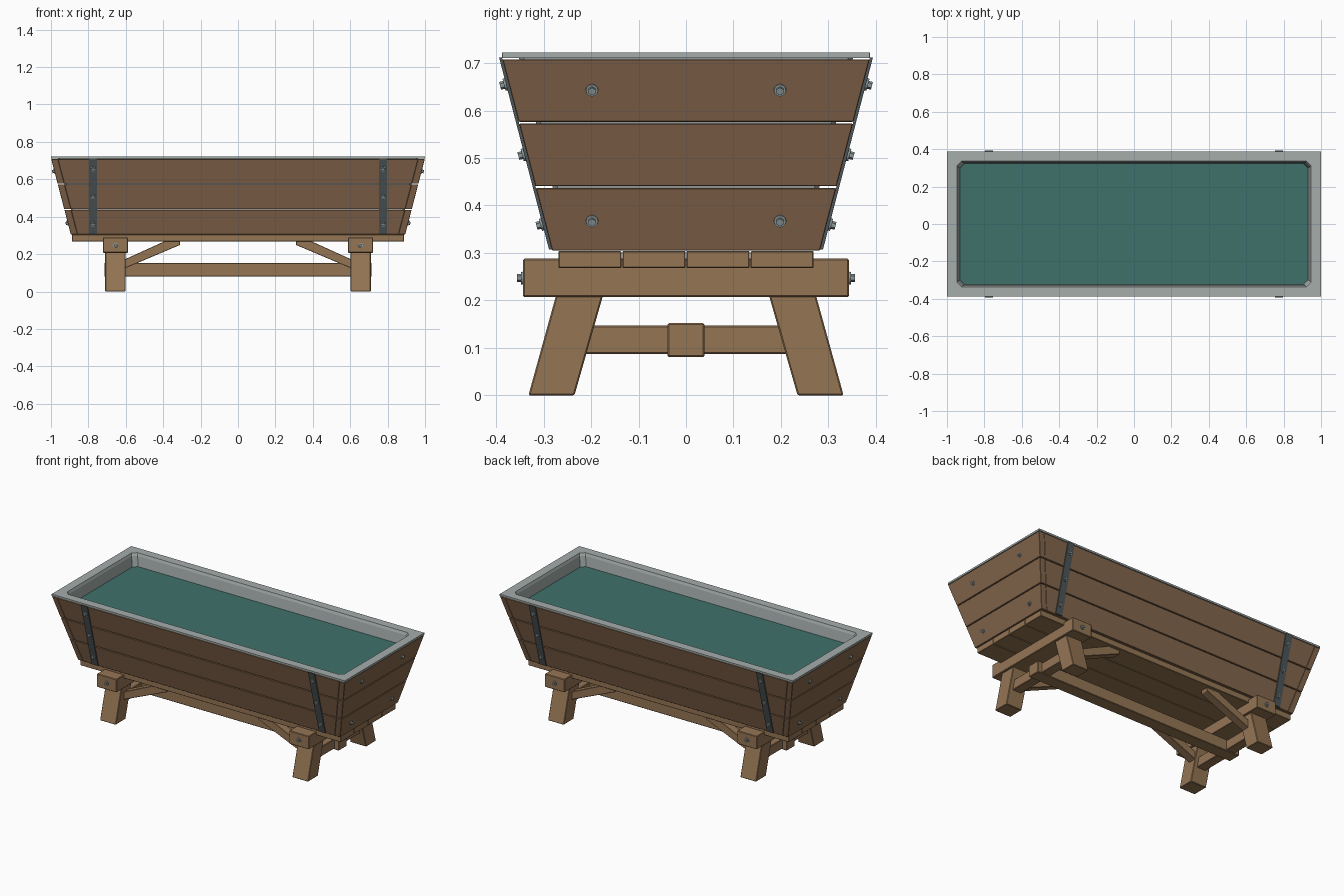
import bpy
import bmesh
from math import atan, cos, sin
from mathutils import Vector

cube = bpy.data.objects.get("Cube")
if cube:
    bpy.data.objects.remove(cube, do_unlink=True)


def material(name, r, g, b):
    linear = [((c / 255 + 0.055) / 1.055) ** 2.4 for c in (r, g, b)] + [1]
    m = bpy.data.materials.new(name)
    m.use_nodes = True
    m.diffuse_color = linear
    m.node_tree.nodes["Principled BSDF"].inputs["Base Color"].default_value = linear
    return m


PLANK = material("plank wood", 133, 103, 76)
FRAME = material("frame wood", 149, 117, 84)
LINER = material("grey liner", 165, 173, 171)
STEEL = material("dark steel", 78, 86, 89)
BOLT = material("bolt metal", 140, 152, 154)
WATER = material("teal water", 62, 113, 107)


def finish(name, bm, mat, bevel=0):
    bmesh.ops.recalc_face_normals(bm, faces=bm.faces)
    mesh = bpy.data.meshes.new(name)
    bm.to_mesh(mesh)
    bm.free()
    mesh.materials.append(mat)
    ob = bpy.data.objects.new(name, mesh)
    bpy.context.collection.objects.link(ob)
    if bevel:
        mod = ob.modifiers.new("soft edges", "BEVEL")
        mod.width, mod.segments = bevel, 1
    return ob


def loft(name, rings, mat, bevel=0):
    """Skin a stack of equal point rings and cap both ends."""
    bm = bmesh.new()
    loops = [[bm.verts.new(p) for p in ring] for ring in rings]
    n = len(loops[0])
    for a, b in zip(loops, loops[1:]):
        for i in range(n):
            j = (i + 1) % n
            bm.faces.new((a[i], a[j], b[j], b[i]))
    bm.faces.new(loops[0])
    bm.faces.new(loops[-1])
    return finish(name, bm, mat, bevel)


def rect(x0, x1, y0, y1, z):
    return [(x0, y0, z), (x1, y0, z), (x1, y1, z), (x0, y1, z)]


def box(name, x, y, z, mat, bevel=0.003):
    return loft(name, [rect(*x, *y, z[0]), rect(*x, *y, z[1])], mat, bevel)


def octagon(hx, hy, c, z):
    return [(hx - c, -hy, z), (hx, c - hy, z), (hx, hy - c, z), (hx - c, hy, z),
            (c - hx, hy, z), (-hx, hy - c, z), (-hx, c - hy, z), (c - hx, -hy, z)]


def bolt(name, pos, normal):
    """Round washer with a hexagonal head."""
    bm = bmesh.new()
    for radius, depth, sides in ((0.014, 0.007, 12), (0.009, 0.024, 6)):
        bmesh.ops.create_cone(bm, cap_ends=True, segments=sides, radius1=radius,
                              radius2=radius * 0.92, depth=depth)
    ob = finish(name, bm, BOLT)
    ob.location = pos
    ob.rotation_euler = Vector(normal).to_track_quat("Z", "Y").to_euler()


# Outer faces of the flared trough
BASE, TOP, SLOPE, THICK = 0.305, 0.712, 0.26, 0.036
TILT = atan(SLOPE)


def out_x(z):
    return 0.894 + SLOPE * (z - BASE)


def out_y(z):
    return 0.282 + SLOPE * (z - BASE)


SIDES = ((1, "left"), (-1, "right"))
ENDS = ((-1, "front"), (1, "back"))

# Flared wall planks, three courses on every side
course = (TOP - BASE) / 3
for k in range(3):
    z0 = BASE + k * course
    levels = (z0, z0 + course - 0.004)
    for s, side in SIDES:
        loft(f"{side}_end_plank_{k + 1}",
             [rect(s * (out_x(z) - THICK), s * out_x(z), -out_y(z), out_y(z), z)
              for z in levels], PLANK, 0.0015)
    for s, face in ENDS:
        loft(f"{face}_plank_{k + 1}",
             [rect(THICK - out_x(z), out_x(z) - THICK,
                   s * (out_y(z) - THICK), s * out_y(z), z)
              for z in levels], PLANK, 0.0015)

# Liner tub with a flat rim
loft("liner_tub", [
    octagon(out_x(BASE) - THICK, out_y(BASE) - THICK, 0.01, BASE),
    octagon(out_x(TOP) - THICK, out_y(TOP) - THICK, 0.01, TOP - 0.001),
    octagon(1, 0.388, 0.001, TOP - 0.001),
    octagon(1, 0.388, 0.001, 0.722),
    octagon(0.946, 0.336, 0.024, 0.722),
    octagon(0.94, 0.33, 0.024, 0.706),
    octagon(0.93, 0.321, 0.024, 0.635),
    octagon(0.83, 0.22, 0.024, 0.33)], LINER)
loft("water", [octagon(0.929, 0.32, 0.024, 0.636),
               octagon(0.932, 0.323, 0.024, 0.645)], WATER)

# Floor boards
for k in range(4):
    y = -0.27 + k * 0.135
    box(f"floor_board_{k + 1}", (-0.888, 0.888), (y + 0.001, y + 0.134),
        (0.268, 0.304), FRAME, 0.002)

# Steel straps and wall bolts
for s, side in SIDES:
    for t, face in ENDS:
        x = s * 0.775
        loft(f"{face}_{side}_strap",
             [rect(x - 0.022, x + 0.022, t * out_y(z), t * (out_y(z) + 0.006), z)
              for z in (0.307, TOP)], STEEL)
        for k, z in enumerate((0.36, 0.507, 0.655)):
            bolt(f"{face}_{side}_strap_bolt_{k + 1}", (x, t * (out_y(z) + 0.007), z),
                 (0, t * cos(TILT), -sin(TILT)))
        for k, z in enumerate((0.367, 0.643)):
            bolt(f"{face}_{side}_end_bolt_{k + 1}", (s * out_x(z), t * 0.198, z),
                 (s * cos(TILT), 0, -sin(TILT)))

# Trestles: bearer, cross rail, splayed legs and braces
for s, side in SIDES:
    x = s * 0.656
    box(f"{side}_bearer", (x - 0.067, x + 0.067), (-0.343, 0.343),
        (0.207, 0.288), FRAME)
    box(f"{side}_cross_rail", (x - 0.03, x + 0.03), (-0.225, 0.225),
        (0.087, 0.147), FRAME)
    for t, face in ENDS:
        bolt(f"{face}_{side}_bearer_bolt", (x, t * 0.344, 0.247), (0, t, 0))
        loft(f"{face}_{side}_leg",
             [rect(x - 0.054, x + 0.054, t * 0.235, t * 0.332, 0),
              rect(x - 0.054, x + 0.054, t * 0.175, t * 0.274, 0.21)], FRAME, 0.003)
        profile = ((0.61, 0.122), (0.31, 0.249), (0.31, 0.27), (0.39, 0.27), (0.61, 0.17))
        loft(f"{face}_{side}_brace",
             [[(s * px, t * y, pz) for px, pz in profile] for y in (0.2, 0.25)],
             FRAME, 0.002)

# Long stretcher joining the trestles
box("stretcher", (-0.715, 0.715), (-0.039, 0.039), (0.081, 0.152), FRAME)
